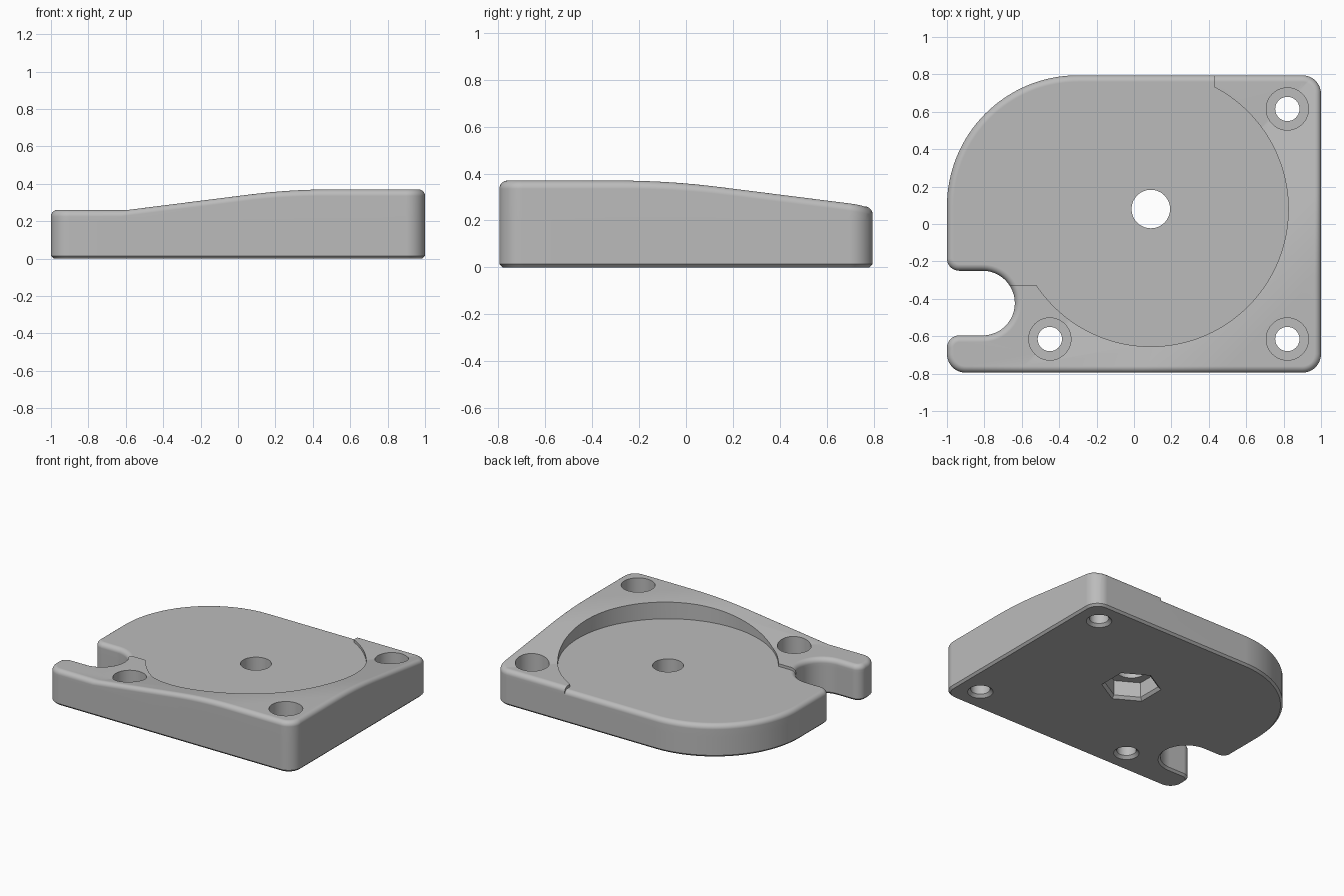
import bpy
import bmesh
from math import sin, cos, pi, radians, atan2
from mathutils import Vector

if "Cube" in bpy.data.objects:
    bpy.data.objects.remove(bpy.data.objects["Cube"], do_unlink=True)

HIGH, LOW, FLOOR = 0.37, 0.26, 0.24
FILLET, CHAMFER = 0.035, 0.015
CENTRE, POCKET_R = (0.09, 0.08), 0.735

grey = bpy.data.materials.new("plain grey")
grey.use_nodes = True
grey.diffuse_color = (0.5, 0.5, 0.5, 1)
grey.node_tree.nodes["Principled BSDF"].inputs["Base Color"].default_value = (0.5, 0.5, 0.5, 1)


def arc(cx, cy, r, a0, a1, n):
    steps = [radians(a0 + (a1 - a0) * i / n) for i in range(n + 1)]
    return [(cx + r * cos(a), cy + r * sin(a)) for a in steps]


def circle(cx, cy, r, n, phase=0):
    return arc(cx, cy, r, phase, phase + 360, n)[:-1]


def loft(name, rings):
    """Solid through (points, z) rings that share one point count."""
    bm = bmesh.new()
    loops = [[bm.verts.new((x, y, z)) for x, y in pts] for pts, z in rings]
    for a, b in zip(loops, loops[1:]):
        for i in range(len(a)):
            j = (i + 1) % len(a)
            bm.faces.new((a[i], a[j], b[j], b[i]))
    bm.faces.new(loops[0][::-1])
    bm.faces.new(loops[-1])
    bmesh.ops.recalc_face_normals(bm, faces=bm.faces)
    mesh = bpy.data.meshes.new(name)
    bm.to_mesh(mesh)
    bm.free()
    mesh.materials.append(grey)
    ob = bpy.data.objects.new(name, mesh)
    bpy.context.collection.objects.link(ob)
    return ob


def outline(d):
    """Plate outline moved inwards by d, with the cable slot on the -x side."""
    return (arc(0.9, -0.695, 0.1 - d, -90, 0, 10)
            + arc(0.9, 0.695, 0.1 - d, 0, 90, 10)
            + arc(-0.3, 0.095, 0.7 - d, 90, 180, 32)
            + arc(-0.935, -0.185, 0.065 - d, 180, 270, 8)
            + arc(-0.81, -0.423, 0.173 + d, 90, -90, 24)
            + arc(-0.935, -0.661, 0.065 - d, 90, 180, 8)
            + arc(-0.9, -0.695, 0.1 - d, 180, 270, 10))


def plate(name, top):
    rings = [(outline(CHAMFER), 0), (outline(0), CHAMFER)]
    for i in range(7):
        a = i / 6 * pi / 2
        rings.append((outline(FILLET * (1 - cos(a))), top - FILLET * (1 - sin(a))))
    return loft(name, rings)


def combine(ob, other, operation):
    other.hide_render = True
    mod = ob.modifiers.new(operation, "BOOLEAN")
    mod.operation, mod.object, mod.solver = operation, other, "EXACT"
    bpy.context.view_layer.objects.active = ob
    bpy.ops.object.modifier_apply(modifier=mod.name)
    bpy.data.objects.remove(other, do_unlink=True)


# Raised body whose top ramps down diagonally between two flats
START, END, BLEND = 0.17, 1.04, 0.22


def ramp(s):
    slope = (HIGH - LOW) / (END - START)
    if s <= START:
        return LOW
    if s >= END + BLEND:
        return HIGH
    if s <= END - BLEND:
        return LOW + slope * (s - START)
    return HIGH - slope * (END + BLEND - s) ** 2 / (4 * BLEND)


body = plate("base_plate", HIGH)
bm = bmesh.new()
bm.from_mesh(body.data)
cuts = [START] + [END - BLEND + 2 * BLEND * i / 8 for i in range(9)]
for s in cuts:
    bmesh.ops.bisect_plane(bm, geom=bm.verts[:] + bm.edges[:] + bm.faces[:],
                           plane_co=Vector((s, 0, 0)), plane_no=Vector((1, -1, 0)), dist=1e-5)
for v in bm.verts:
    if v.co.z > 0.1:
        v.co.z += ramp(v.co.x - v.co.y) - HIGH
bm.to_mesh(body.data)
bm.free()

# Round pocket, open towards the back left, then its lower floor
a0 = atan2(0.65, 0.34) * 180 / pi
a1 = atan2(-0.41, -0.61) * 180 / pi
pocket = arc(*CENTRE, POCKET_R, a1, a0, 80) + [(0.43, 1), (-1.2, 1), (-1.2, -0.33)]
combine(body, loft("pocket_cutter", [(pocket, 0.15), (pocket, 0.6)]), "DIFFERENCE")
combine(body, plate("pocket_floor", FLOOR), "UNION")

# Counterbored screw holes
for x, y in ((0.82, 0.615), (0.82, -0.615), (-0.45, -0.615)):
    profile = [(0.095, -0.01), (0.065, 0.02), (0.065, 0.1), (0.113, 0.1), (0.113, 0.6)]
    combine(body, loft("screw_cutter", [(circle(x, y, r, 40), z) for r, z in profile]), "DIFFERENCE")

# Centre hole with a hexagonal nut pocket underneath
combine(body, loft("bolt_cutter", [(circle(*CENTRE, 0.103, 48), z) for z in (0.08, 0.6)]), "DIFFERENCE")
nut = [(0.21, -0.01), (0.18, 0.02), (0.18, 0.13)]
combine(body, loft("nut_cutter", [(circle(*CENTRE, r, 6, 30), z) for r, z in nut]), "DIFFERENCE")

# Smooth shading with crisp edges
bpy.ops.object.select_all(action="DESELECT")
body.select_set(True)
bpy.context.view_layer.objects.active = body
bpy.ops.object.shade_smooth_by_angle(angle=radians(28))
weighted = body.modifiers.new("weighted_normals", "WEIGHTED_NORMAL")
weighted.keep_sharp = True
